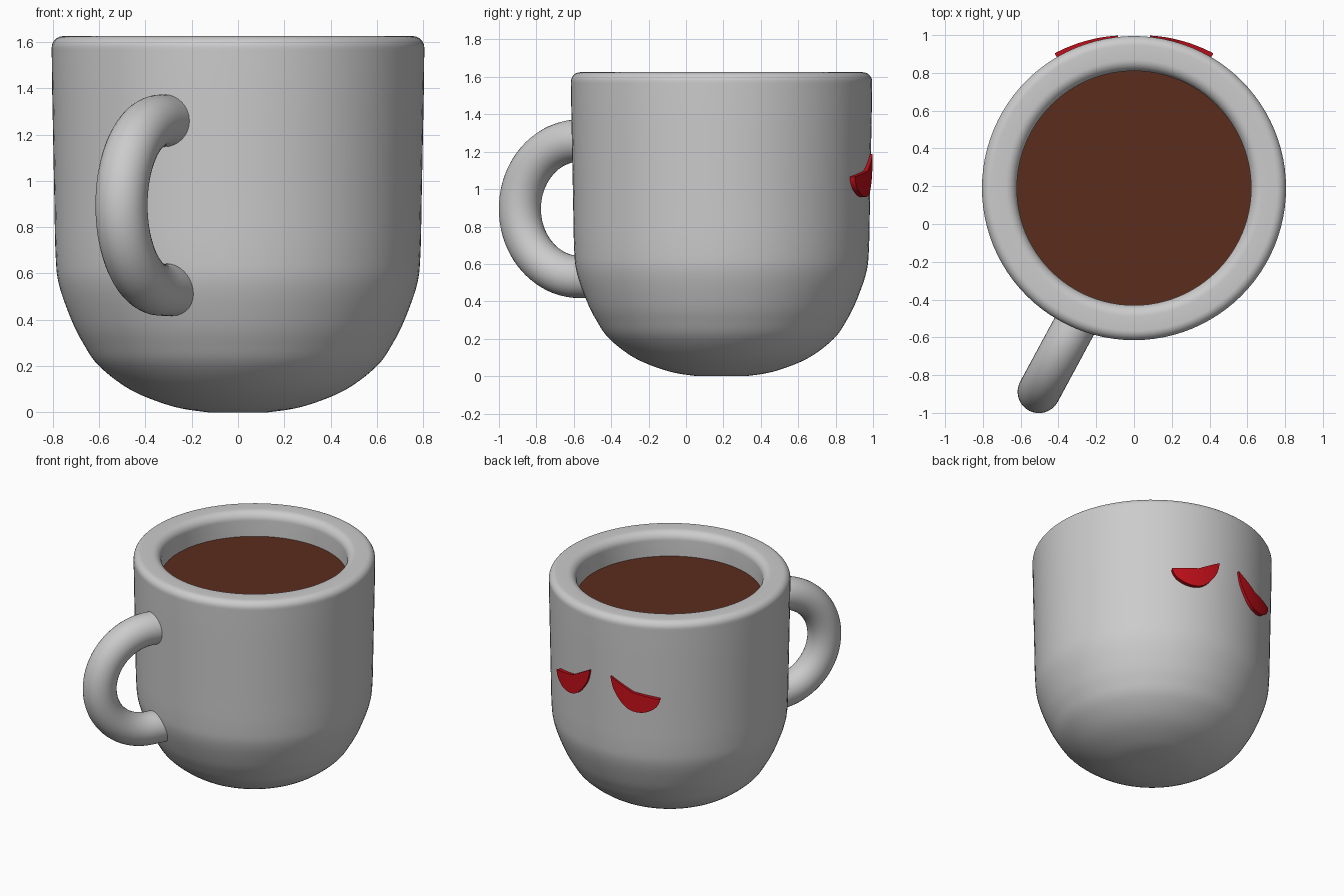
import bpy
from math import sin, cos, pi, radians
from mathutils import Vector

if "Cube" in bpy.data.objects:
    bpy.data.objects.remove(bpy.data.objects["Cube"])

AXIS_Y = 0.19  # the cup's axis sits behind the origin because of the handle


def material(name, rgb):
    m = bpy.data.materials.new(name)
    m.diffuse_color = (*rgb, 1)
    m.use_nodes = True
    m.node_tree.nodes["Principled BSDF"].inputs["Base Color"].default_value = m.diffuse_color
    return m


def make(name, verts, faces, mat=None, angle=40):
    me = bpy.data.meshes.new(name)
    me.from_pydata(verts, [], faces)
    ob = bpy.data.objects.new(name, me)
    bpy.context.collection.objects.link(ob)
    if mat:
        me.materials.append(mat)
    bpy.ops.object.select_all(action='DESELECT')
    ob.select_set(True)
    bpy.context.view_layer.objects.active = ob
    bpy.ops.object.mode_set(mode='EDIT')
    bpy.ops.mesh.select_all(action='SELECT')
    bpy.ops.mesh.normals_make_consistent(inside=False)
    bpy.ops.object.mode_set(mode='OBJECT')
    bpy.ops.object.shade_smooth_by_angle(angle=radians(angle))
    return ob


def skin(rings):
    """Join closed rings of equal length and cap both ends."""
    n = len(rings[0])
    verts = [v for r in rings for v in r]
    faces = [(i * n + j, i * n + (j + 1) % n, (i + 1) * n + (j + 1) % n, (i + 1) * n + j)
             for i in range(len(rings) - 1) for j in range(n)]
    faces += [tuple(range(n)), tuple(range(len(verts) - n, len(verts)))]
    return verts, faces


def lathe(profile, n=96):
    return skin([[(r * cos(2 * pi * j / n), AXIS_Y + r * sin(2 * pi * j / n), z)
                  for j in range(n)] for r, z in profile])


def spline(pts, steps=5):
    """Catmull-Rom curve through the points."""
    p = [Vector(q) for q in [pts[0]] + pts + [pts[-1]]]
    out = []
    for a, b, c, d in zip(p, p[1:], p[2:], p[3:]):
        for k in range(steps):
            t = k / steps
            out.append(0.5 * (2 * b + (c - a) * t + (2 * a - 5 * b + 4 * c - d) * t ** 2
                              + (3 * b - a - 3 * c + d) * t ** 3))
    return out + [p[-1]]


def interp(pts, x):
    for (x0, y0), (x1, y1) in zip(pts, pts[1:]):
        if x <= x1 + 1e-6:
            return y0 + (y1 - y0) * (x - x0) / (x1 - x0)
    return pts[-1][1]


# Cup: rounded base, nearly straight wall, soft thick rim, hollow inside
outer = spline([(0.13, 0), (0.28, 0.025), (0.46, 0.095), (0.60, 0.2), (0.67, 0.3),
                (0.72, 0.4), (0.773, 0.55), (0.788, 0.68), (0.794, 0.95), (0.803, 1.4)])
rim = [(0.805, 1.565)]
rim += [(0.755 + 0.05 * cos(a), 1.575 + 0.05 * sin(a)) for a in [i * pi / 16 for i in range(9)]]
rim += [(0.68 - 0.06 * sin(a), 1.565 + 0.06 * cos(a)) for a in [i * pi / 16 for i in range(9)]]
inner = [(0.62, 1.3), (0.62, 0.7), (0.55, 0.4), (0.3, 0.2), (0.1, 0.18)]
make("cup", *lathe([tuple(p) for p in outer] + rim + inner))

# Coffee surface
make("coffee", *lathe([(0.625, 1.42), (0.625, 1.45)]), material("coffee_brown", (0.105, 0.026, 0.012)))

# Handle: half ring with straight ends sunk into the wall
inward = Vector((0.475, 0.88, 0)).normalized()
side = Vector((inward.y, -inward.x, 0))
up = Vector((0, 0, 1))
centre = Vector((-0.33, -0.567, 0.895))
R, TUBE, SINK = 0.365, 0.113, 0.16
path = [(centre + inward * SINK + up * R, up)]
for i in range(41):
    a = pi / 2 + pi * i / 40
    d = inward * cos(a) + up * sin(a)
    path.append((centre + d * R, d))
path.append((centre + inward * SINK - up * R, -up))
make("handle", *skin([[p + TUBE * (d * cos(t) + side * sin(t))
                       for t in [2 * pi * j / 32 for j in range(32)]] for p, d in path]))

# Eyes: slanted red plates wrapped on the back; outline as (degrees, height)
red = material("eye_red", (0.55, 0.005, 0.01))
top = [(6, 1.187), (17.5, 1.098), (30.5, 1.066)]
low = [tuple(p) for p in spline([(6, 1.175), (7.5, 1.10), (11, 1.025), (15, 0.975), (19.5, 0.958),
                                 (24, 0.966), (28, 0.998), (30, 1.035), (30.5, 1.055)])]
for s, name in ((1, "eye_left"), (-1, "eye_right")):
    rings = []
    for k in range(50):
        deg = 6 + 24.5 * k / 49
        a = radians(deg) * s
        zt, zb = interp(top, deg), interp(low, deg)
        r_out = 0.812 + 0.016 * (deg - 6) / 24.5
        rings.append([(r * sin(a), AXIS_Y + r * cos(a), z)
                      for r, z in ((r_out, zt), (r_out, zb), (0.77, zb), (0.77, zt))])
    make(name, *skin(rings), red, 30)
